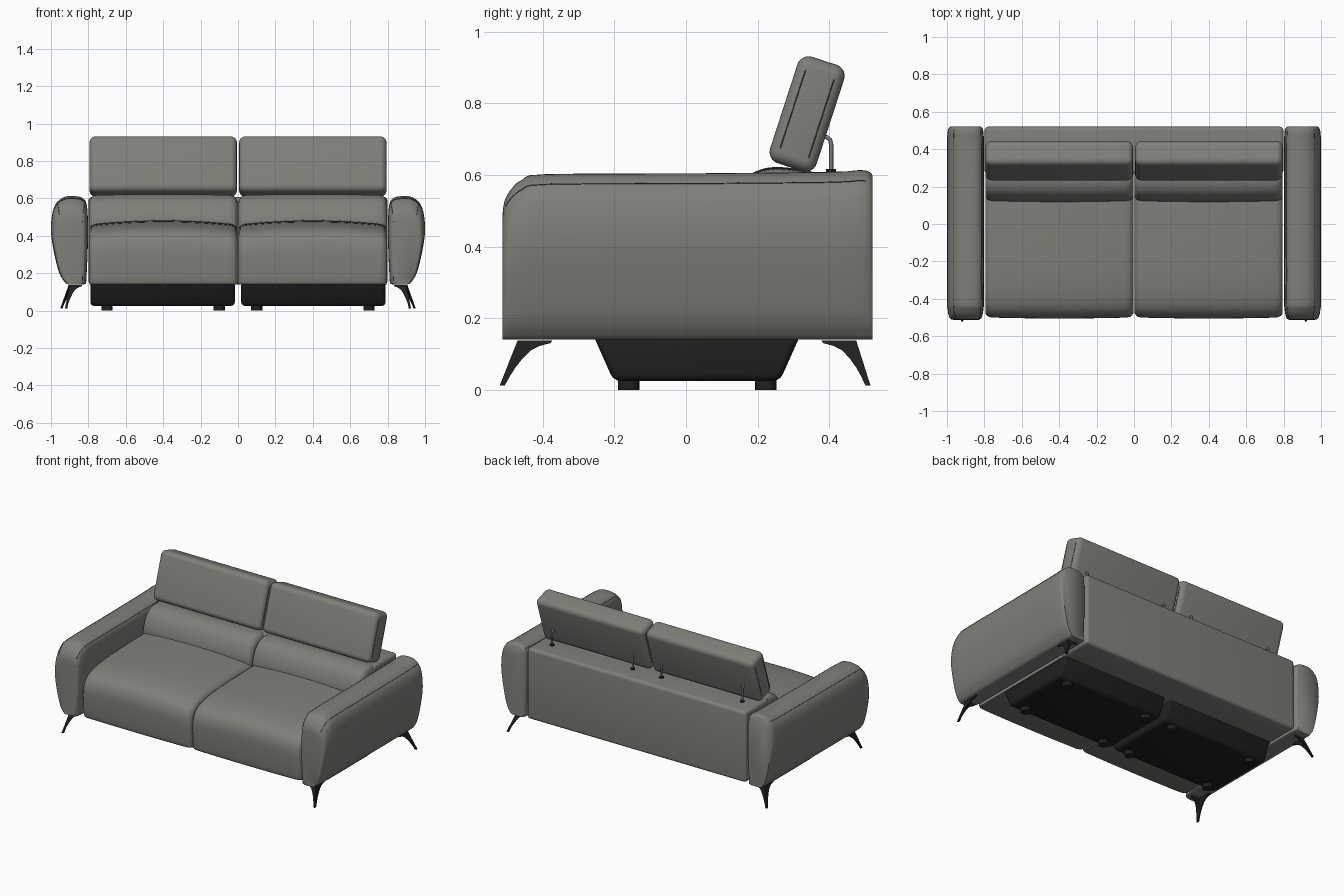
import bpy, bmesh, math
from mathutils import Vector, Matrix

cube = bpy.data.objects.get("Cube")
if cube:
    bpy.data.objects.remove(cube, do_unlink=True)


def material(name, colour, rough):
    m = bpy.data.materials.new(name)
    m.use_nodes = True
    m.diffuse_color = (*colour, 1)
    bsdf = m.node_tree.nodes["Principled BSDF"]
    bsdf.inputs["Base Color"].default_value = (*colour, 1)
    bsdf.inputs["Roughness"].default_value = rough
    return m


LEATHER = material("grey leather", (0.215, 0.215, 0.195), 0.6)
BLACK = material("black plastic", (0.014, 0.014, 0.014), 0.6)
STEEL = material("steel", (0.2, 0.2, 0.2), 0.4)
STITCH = material("dark stitching", (0.05, 0.05, 0.045), 0.8)


def finish(name, bm, mat, angle=40):
    bmesh.ops.recalc_face_normals(bm, faces=bm.faces)
    me = bpy.data.meshes.new(name)
    bm.to_mesh(me)
    bm.free()
    me.materials.append(mat)
    ob = bpy.data.objects.new(name, me)
    bpy.context.collection.objects.link(ob)
    for p in me.polygons:
        p.use_smooth = True
    me.set_sharp_from_angle(angle=math.radians(angle))
    return ob


def loft(name, rings, mat, angle=40):
    """Skin a list of equal closed rings and cap both ends."""
    bm = bmesh.new()
    rows = [[bm.verts.new(p) for p in r] for r in rings]
    n = len(rows[0])
    for a, b in zip(rows, rows[1:]):
        for i in range(n):
            j = (i + 1) % n
            bm.faces.new((a[i], a[j], b[j], b[i]))
    bm.faces.new(rows[0])
    bm.faces.new(rows[-1])
    return finish(name, bm, mat, angle)


def soft_box(name, size, centre, radius, mat, tilt=0, taper=1, segs=5):
    """Rounded box, tilted about x, bottom narrowed in y by taper."""
    bm = bmesh.new()
    bmesh.ops.create_cube(bm, size=1)
    for v in bm.verts:
        if v.co.z < 0:
            v.co.y *= taper
        v.co = Vector(a * b for a, b in zip(v.co, size))
    bmesh.ops.bevel(bm, geom=bm.edges[:], offset=radius, segments=segs,
                    profile=0.5, affect='EDGES')
    bm.transform(Matrix.Translation(centre) @ Matrix.Rotation(tilt, 4, 'X'))
    return finish(name, bm, mat)


def cylinder(name, radius, height, centre, mat):
    bm = bmesh.new()
    bmesh.ops.create_cone(bm, cap_ends=True, segments=20, radius1=radius,
                          radius2=radius, depth=height)
    bm.transform(Matrix.Translation(centre))
    return finish(name, bm, mat)


def tube(name, points, radius, mat):
    cu = bpy.data.curves.new(name, 'CURVE')
    cu.dimensions = '3D'
    cu.bevel_depth = radius
    cu.bevel_resolution = 2
    cu.use_fill_caps = True
    sp = cu.splines.new('POLY')
    sp.points.add(len(points) - 1)
    for p, co in zip(sp.points, points):
        p.co = (*co, 1)
    cu.materials.append(mat)
    ob = bpy.data.objects.new(name, cu)
    bpy.context.collection.objects.link(ob)
    return ob


def spline(pts, steps=4, closed=False):
    """Catmull-Rom curve through the points."""
    pts = [Vector(p) for p in pts]
    n = len(pts)
    pick = (lambda i: pts[i % n]) if closed else (lambda i: pts[max(0, min(n - 1, i))])
    out = []
    for i in range(n if closed else n - 1):
        a, b, c, d = (pick(i + k) for k in (-1, 0, 1, 2))
        for s in range(steps):
            t = s / steps
            out.append(0.5 * (2 * b + (c - a) * t + (2 * a - 5 * b + 4 * c - d) * t ** 2
                              + (3 * b - a - 3 * c + d) * t ** 3))
    return out if closed else out + [pts[-1]]


FLOOR = 0.14
# Arm cross-section (x, z), and stations along y: (y, top, width scale)
ARM = spline([(0.92, 0.145), (0.955, 0.2), (0.985, 0.32), (1.0, 0.44), (0.985, 0.55),
              (0.94, 0.6), (0.88, 0.61), (0.825, 0.595), (0.805, 0.54), (0.803, 0.35),
              (0.812, 0.145)])
ARM = [Vector((0.825, FLOOR)), Vector((0.905, FLOOR))] + ARM
STATIONS = spline([(-0.512, 0.49, 0.7), (-0.507, 0.525, 0.82), (-0.49, 0.558, 0.91),
                   (-0.455, 0.588, 0.97), (-0.39, 0.602, 1), (0, 0.604, 1),
                   (0.4, 0.608, 1), (0.48, 0.613, 0.98), (0.508, 0.61, 0.93),
                   (0.52, 0.6, 0.84)], 3)


def arm_point(p, st, side):
    y, top, s = st
    return Vector((side * (0.895 + (p.x - 0.895) * s), y,
                   FLOOR + (p.y - FLOOR) * (top - FLOOR) / 0.47))


def leg(name, side, tip, top):
    """Splayed corner bracket with two wings that flare at the top."""
    rings = []
    inward = -1 if tip[1] > 0 else 1
    for t, w in ((0, 0.014), (0.2, 0.018), (0.4, 0.024), (0.6, 0.034), (0.78, 0.048),
                 (0.88, 0.068), (0.94, 0.095), (1, 0.097)):
        x, y = (a + (b - a) * t for a, b in zip(tip, top))
        z = 0.012 + 0.126 * t
        rings.append([(side * (x - dx), y + inward * dy, z) for dx, dy in
                      ((0, 0), (w * 0.7, 0), (w * 0.7, 0.008), (0.012, 0.012),
                       (0.008, w), (0, w))])
    loft(name, rings, BLACK, 30)


def cushion(name, profile, x0, x1, crown, front):
    """Profile (y, z) swept across x with a crowned middle and rounded ends."""
    rings = []
    n = 28
    mid, half = (x0 + x1) / 2, (x1 - x0) / 2
    for k in range(n + 1):
        u = -math.cos(math.pi * k / n)
        drop = crown * u * u + 0.022 * abs(u) ** 40
        push = front * u * u + 0.022 * abs(u) ** 40
        ring = []
        for p in profile:
            up = max(0, (p.y - FLOOR) / 0.34)
            fore = max(0, min(1, (0.3 - p.x) / 0.2))
            ring.append((mid + half * u, p.x + push * fore, p.y - drop * up))
        rings.append(ring)
    loft(name, rings, LEATHER)


SEAT = spline([(-0.485, FLOOR), (-0.497, 0.16), (-0.505, 0.28), (-0.5, 0.36), (-0.47, 0.415),
               (-0.4, 0.45), (-0.25, 0.472), (0, 0.482), (0.3, 0.485)])
SEAT.append(Vector((0.3, FLOOR)))
BACK = spline([(0.135, 0.4), (0.118, 0.47), (0.13, 0.53), (0.16, 0.585), (0.205, 0.614),
               (0.26, 0.622), (0.34, 0.612), (0.4, 0.595)])
BACK.append(Vector((0.4, 0.4)))

# Shared back frame
soft_box("back_frame", (1.598, 0.25, 0.468), (0, 0.395, 0.374), 0.02, LEATHER)

for side, label in ((1, "left"), (-1, "right")):
    # Arm with stitched seams
    loft(label + "_arm", [[arm_point(p, st, side) for p in ARM] for st in STATIONS], LEATHER, 50)
    outer, inner = ARM[20], ARM[31]
    for p, seam in ((outer, "outer"), (inner, "inner")):
        line = [arm_point(p, st, side) for st in STATIONS[4:-4]]
        tube(f"{label}_arm_{seam}_seam", line, 0.0015, STITCH)
    face = [Vector((side * 0.832, -0.509, 0.16 + 0.32 * k / 8)) for k in range(9)]
    tube(label + "_arm_front_seam", face, 0.0025, STITCH)

    # Legs
    leg(label + "_front_leg", side, (0.925, -0.52), (0.9, -0.47))
    leg(label + "_back_leg", side, (0.95, 0.515), (0.905, 0.475))

    # Seat, back cushion and headrest
    x0, x1 = sorted((side * 0.004, side * 0.795))
    cx = side * 0.4
    cushion(label + "_seat", SEAT, x0, x1, 0.022, 0.006)
    cushion(label + "_back_cushion", BACK, x0, x1, 0.004, 0.008)
    tilt = math.radians(-18)
    soft_box(label + "_headrest", (0.788, 0.137, 0.312), (cx, 0.338, 0.77), 0.033, LEATHER,
             tilt, segs=6)

    # Headrest side seams
    for end in (-1, 1):
        for edge in (-0.042, 0.042):
            pts = [Matrix.Rotation(tilt, 3, 'X') @ Vector((end * 0.3935, edge, z))
                   + Vector((cx, 0.338, 0.77)) for z in (-0.115, 0.115)]
            tube(label + "_headrest_seam", pts, 0.0015, STITCH)

    # Headrest posts, bent forward into the headrest
    for dx in (-0.295, 0.295):
        x = cx + dx
        tube(label + "_headrest_post", [(x, 0.405, 0.6), (x, 0.405, 0.685), (x, 0.402, 0.698),
                                        (x, 0.394, 0.705), (x, 0.36, 0.708)], 0.006, STEEL)
        cylinder(label + "_post_collar", 0.014, 0.008, (x, 0.405, 0.612), BLACK)

    # Mechanism housing and its feet
    soft_box(label + "_base", (0.772, 0.58, 0.13), (side * 0.403, 0.03, 0.09), 0.02, BLACK,
             taper=0.8, segs=3)
    for fx in (0.1, 0.7):
        for fy in (-0.16, 0.223):
            cylinder(label + "_base_foot", 0.03, 0.04, (side * fx, fy, 0.02), BLACK)
